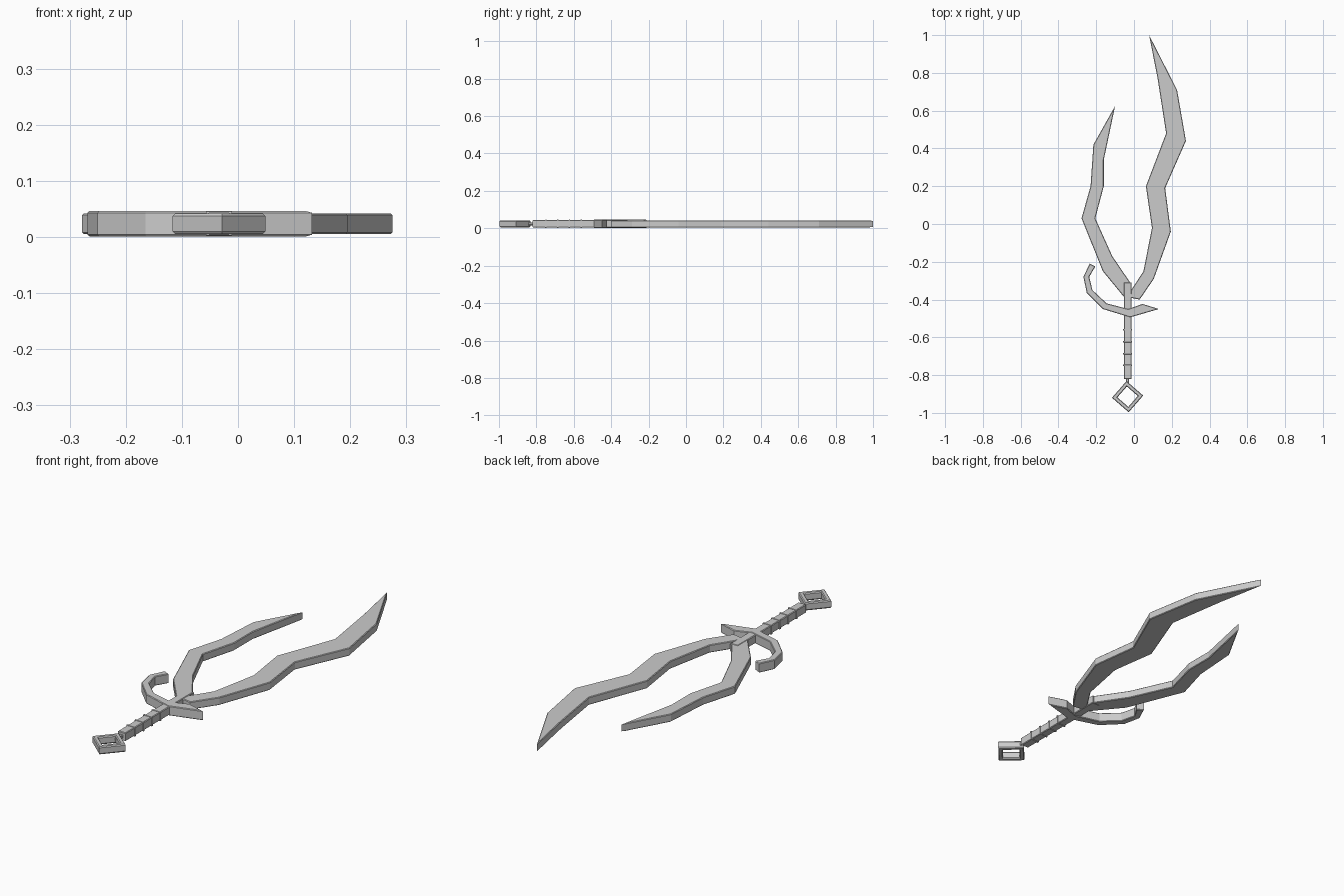
import bpy, bmesh, math

cube = bpy.data.objects.get("Cube")
if cube:
    bpy.data.objects.remove(cube, do_unlink=True)

steel = bpy.data.materials.new("grey steel")
steel.use_nodes = True
COLOUR = (0.6, 0.6, 0.6, 1)
steel.diffuse_color = COLOUR
steel.node_tree.nodes["Principled BSDF"].inputs["Base Color"].default_value = COLOUR


def finish(name, bm):
    bmesh.ops.recalc_face_normals(bm, faces=bm.faces)
    mesh = bpy.data.meshes.new(name)
    bm.to_mesh(mesh)
    bm.free()
    mesh.materials.append(steel)
    ob = bpy.data.objects.new(name, mesh)
    bpy.context.collection.objects.link(ob)
    return ob


def plate(name, outline, low, high, chamfer=0.003):
    """Extrude a flat outline and chamfer its upper and lower rims."""
    bm = bmesh.new()
    face = bm.faces.new([bm.verts.new((x, y, low)) for x, y in outline])
    new = bmesh.ops.extrude_face_region(bm, geom=[face])["geom"]
    for v in new:
        if isinstance(v, bmesh.types.BMVert):
            v.co.z = high
    rims = [e for e in bm.edges if abs(e.verts[0].co.z - e.verts[1].co.z) < 1e-6]
    bmesh.ops.bevel(bm, geom=rims, offset=chamfer, segments=1, affect='EDGES')
    return finish(name, bm)


def bar(name, x0, x1, y0, y1, low, high, chamfer=0.003):
    return plate(name, [(x0, y0), (x1, y0), (x1, y1), (x0, y1)], low, high, chamfer)


# Two wavy blades
plate("long_blade", [
    (0.08, 1.0), (0.125, 0.77), (0.17, 0.48), (0.063, 0.20), (0.095, -0.02),
    (0.05, -0.25), (-0.015, -0.35), (-0.02, -0.39), (0.03, -0.40),
    (0.105, -0.29), (0.195, -0.04), (0.165, 0.19), (0.275, 0.44),
    (0.228, 0.71)], 0.005, 0.042)
plate("short_blade", [
    (-0.10, 0.625), (-0.16, 0.34), (-0.16, 0.20), (-0.205, 0.03),
    (-0.115, -0.17), (-0.02, -0.31), (-0.025, -0.40), (-0.05, -0.39),
    (-0.165, -0.25), (-0.278, 0.03), (-0.23, 0.20), (-0.215, 0.42)],
    0.005, 0.042)

# Crossguard: hook on one side, short spike on the other
plate("crossguard", [
    (-0.205, -0.225), (-0.235, -0.21), (-0.268, -0.28), (-0.25, -0.365),
    (-0.165, -0.45), (-0.02, -0.494), (0.132, -0.45), (0.045, -0.423),
    (-0.03, -0.45), (-0.145, -0.42), (-0.22, -0.35), (-0.237, -0.28)],
    0.001, 0.046)

# Grip with thin raised bands, and the stem below it
CX = -0.034
bar("grip", CX - 0.02, CX + 0.02, -0.82, -0.31, 0.004, 0.044)
for i in range(4):
    y = -0.56 - i * 0.063
    bar(f"grip_band_{i + 1}", CX - 0.023, CX + 0.023, y - 0.004, y + 0.004,
        0.002, 0.046, 0.001)
bar("pommel_stem", CX - 0.008, CX + 0.008, -0.862, -0.815, 0.016, 0.032)

# Open square pommel: four swept corners of a chamfered bar section
bm = bmesh.new()
OUTER, INNER, C = 0.083, 0.054, 0.005
section = [(OUTER - C, 0.005), (OUTER, 0.005 + C), (OUTER, 0.042 - C),
           (OUTER - C, 0.042), (INNER + C, 0.042), (INNER, 0.042 - C),
           (INNER, 0.005 + C), (INNER + C, 0.005)]
rings = []
for k in range(4):
    a = math.radians(4 + 90 * k)
    rings.append([bm.verts.new((CX + r * math.cos(a), -0.914 + r * math.sin(a), z))
                  for r, z in section])
for k in range(4):
    p, q = rings[k], rings[(k + 1) % 4]
    for j in range(len(section)):
        n = (j + 1) % len(section)
        bm.faces.new((p[j], p[n], q[n], q[j]))
finish("pommel_ring", bm)
